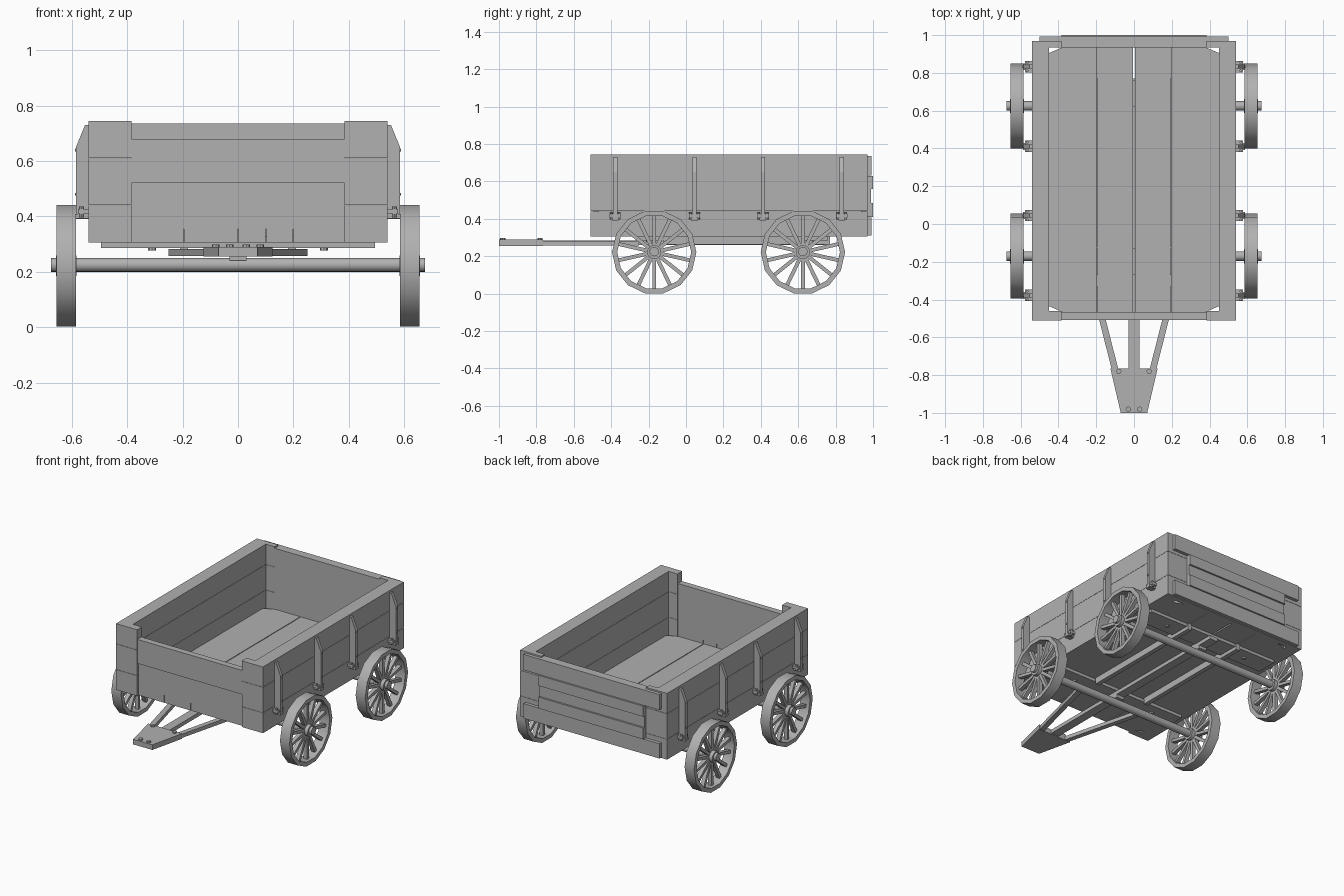
import bpy, bmesh, math
from mathutils import Matrix, Vector

if "Cube" in bpy.data.objects:
    bpy.data.objects.remove(bpy.data.objects["Cube"])

GREY = bpy.data.materials.new('weathered_grey')
GREY.diffuse_color = (.44, .44, .44, 1)
GREY.use_nodes = True
GREY.node_tree.nodes["Principled BSDF"].inputs["Base Color"].default_value = GREY.diffuse_color


def finish(bm, name, smooth=False):
    bmesh.ops.recalc_face_normals(bm, faces=bm.faces)
    me = bpy.data.meshes.new(name)
    bm.to_mesh(me)
    bm.free()
    me.materials.append(GREY)
    ob = bpy.data.objects.new(name, me)
    bpy.context.collection.objects.link(ob)
    if smooth:
        bpy.ops.object.select_all(action='DESELECT')
        ob.select_set(True)
        bpy.context.view_layer.objects.active = ob
        bpy.ops.object.shade_smooth_by_angle(angle=math.radians(35))
    return ob


def add_box(bm, x0, x1, y0, y1, z0, z1, mat=Matrix()):
    m = Matrix.Translation(((x0 + x1) / 2, (y0 + y1) / 2, (z0 + z1) / 2))
    m = m @ Matrix.Diagonal((abs(x1 - x0), y1 - y0, z1 - z0, 1))
    bmesh.ops.create_cube(bm, size=1, matrix=mat @ m)


def boxes(name, *dims):
    bm = bmesh.new()
    for d in dims:
        add_box(bm, *d)
    return finish(bm, name)


def add_prism(bm, pts, vec):
    # extrude a closed outline along vec
    f = bm.faces.new([bm.verts.new(p) for p in pts])
    r = bmesh.ops.extrude_face_region(bm, geom=[f])
    bmesh.ops.translate(bm, vec=vec, verts=[v for v in r['geom'] if isinstance(v, bmesh.types.BMVert)])


def add_cyl(bm, r, depth, n, mat):
    bmesh.ops.create_cone(bm, cap_ends=True, segments=n, radius1=r, radius2=r, depth=depth, matrix=mat)


TO_X = Matrix.Rotation(math.pi / 2, 4, 'Y')
T = Matrix.Translation
LEVELS = [(.305, .4395), (.441, .6095), (.611, .745)]

# side walls and corner posts, three planks high
for s, side in ((-1, 'left'), (1, 'right')):
    for i, (a, b) in enumerate(LEVELS):
        boxes(f'{side}_wall_plank_{i}', (s * .45, s * .54, -.51, .97, a, b))
        boxes(f'{side}_corner_posts_{i}',
              (s * .385, s * .45, -.51, -.46, a, b), (s * .385, s * .45, .935, .97, a, b))

# front board with a recessed lower panel notched over the floor joints
boxes('front_upper_board', (-.385, .385, -.507, -.465, .52, .68))
boxes('front_lower_board', (-.385, .385, -.495, -.465, .355, .52),
      *[(a, b, -.495, -.465, .305, .355) for a, b in
        ((-.385, -.197), (-.194, -.001), (.001, .099), (.102, .198), (.201, .385))])

# back board and tailgate
boxes('back_board', (-.385, .385, .935, .97, .305, .735))
boxes('tailgate_boards', (-.5, .5, .97, .992, .632, .735), (-.385, .385, .97, .988, .41, .63),
      (-.5, .5, .97, .992, .31, .408))
boxes('tailgate_cleats', (-.385, .385, .988, 1.0, .56, .63), (-.385, .385, .988, 1.0, .41, .485))

# floor planks, outer ones with clipped corners
boxes('floor_inner_planks', (-.192, -.005, -.465, .935, .305, .33), (.005, .192, -.465, .935, .305, .33))
bm = bmesh.new()
for s in (-1, 1):
    pts = [(.197, -.465), (.38, -.465), (.45, -.435), (.45, .905), (.38, .935), (.197, .935)]
    add_prism(bm, [(s * x, y, .305) for x, y in pts], (0, 0, .025))
finish(bm, 'floor_outer_planks')

# underside battens, rails and axle blocks
boxes('cross_battens', *[(-.495, .495, y - .07, y + .07, .285, .305) for y in (-.2, .69)])
boxes('under_rails', *[(x - .015, x + .015, -.12, .77, .262, .305) for x in (-.195, .195)])
boxes('axle_blocks', *[(-.03, .03, y - .04, y + .04, .24, .29) for y in (-.17, .625)])

# draw bar, diagonal braces and hitch plate
boxes('draw_bar', (-.03, .03, -.82, .77, .26, .285))
bm = bmesh.new()
for s in (-1, 1):
    add_prism(bm, [(s * x, y, .257) for x, y in ((.07, -.82), (.105, -.82), (.25, -.25), (.215, -.25))], (0, 0, .025))
finish(bm, 'diagonal_braces')
bm = bmesh.new()
add_prism(bm, [(-.07, -1, .255), (.07, -1, .255), (.125, -.765, .255), (-.125, -.765, .255)], (0, 0, .034))
finish(bm, 'hitch_plate')
bm = bmesh.new()
for s in (-1, 1):
    for x, y, z in ((.03, -.98, .291), (.08, -.78, .291), (.31, -.2, .283), (.31, .69, .283)):
        add_cyl(bm, .014, .014, 8, T((s * x, y, z)))
finish(bm, 'bolts')

# side stakes with tapered tops and iron brackets
for s, side in ((-1, 'left'), (1, 'right')):
    for i, y in enumerate((-.378, .045, .411, .833)):
        bm = bmesh.new()
        prof = [(.54, .39), (.585, .39), (.585, .65), (.552, .73), (.54, .73)]
        add_prism(bm, [(s * x, y - .011, z) for x, z in prof], (0, .022, 0))
        finish(bm, f'{side}_stake_{i}')
        bm = bmesh.new()
        add_box(bm, s * .54, s * .578, y - .03, y + .03, .408, .426)
        add_box(bm, s * .54, s * .588, y - .018, y + .018, .392, .408)
        for d in (-.022, .022):
            add_cyl(bm, .007, .04, 8, T((s * .565, y + d, .416)))
        for z in (.48, .64):
            add_cyl(bm, .006, .008, 6, T((s * .585, y, z)) @ TO_X)
        finish(bm, f'{side}_bracket_{i}')

# axles and wheels
N, R, RIN = 14, .2255, .198
for y, end in ((-.17, 'front'), (.625, 'back')):
    bm = bmesh.new()
    add_cyl(bm, .025, 1.35, 16, T((0, y, .225)) @ TO_X)
    finish(bm, f'{end}_axle', True)
    for s, side in ((-1, 'left'), (1, 'right')):
        c = T((s * .62, y, .222))
        bm = bmesh.new()
        rings = []
        for x, r in ((-.035, R), (.035, R), (.035, RIN), (-.035, RIN)):
            rings.append([bm.verts.new(c @ Vector((x, r * math.sin(a), r * math.cos(a))))
                          for a in [(k + .5) * 2 * math.pi / N for k in range(N)]])
        for j in range(4):
            p, q = rings[j], rings[(j + 1) % 4]
            for k in range(N):
                bm.faces.new((p[k], p[(k + 1) % N], q[(k + 1) % N], q[k]))
        finish(bm, f'{end}_{side}_wheel_rim', True)
        bm = bmesh.new()
        for k in range(N):
            rot = c @ Matrix.Rotation(k * 2 * math.pi / N, 4, 'X')
            add_box(bm, -.013, .013, -.01, .01, .03, .197, rot)
        finish(bm, f'{end}_{side}_wheel_spokes')
        bm = bmesh.new()
        add_cyl(bm, .038, .075, 14, c @ TO_X)
        finish(bm, f'{end}_{side}_wheel_hub', True)
